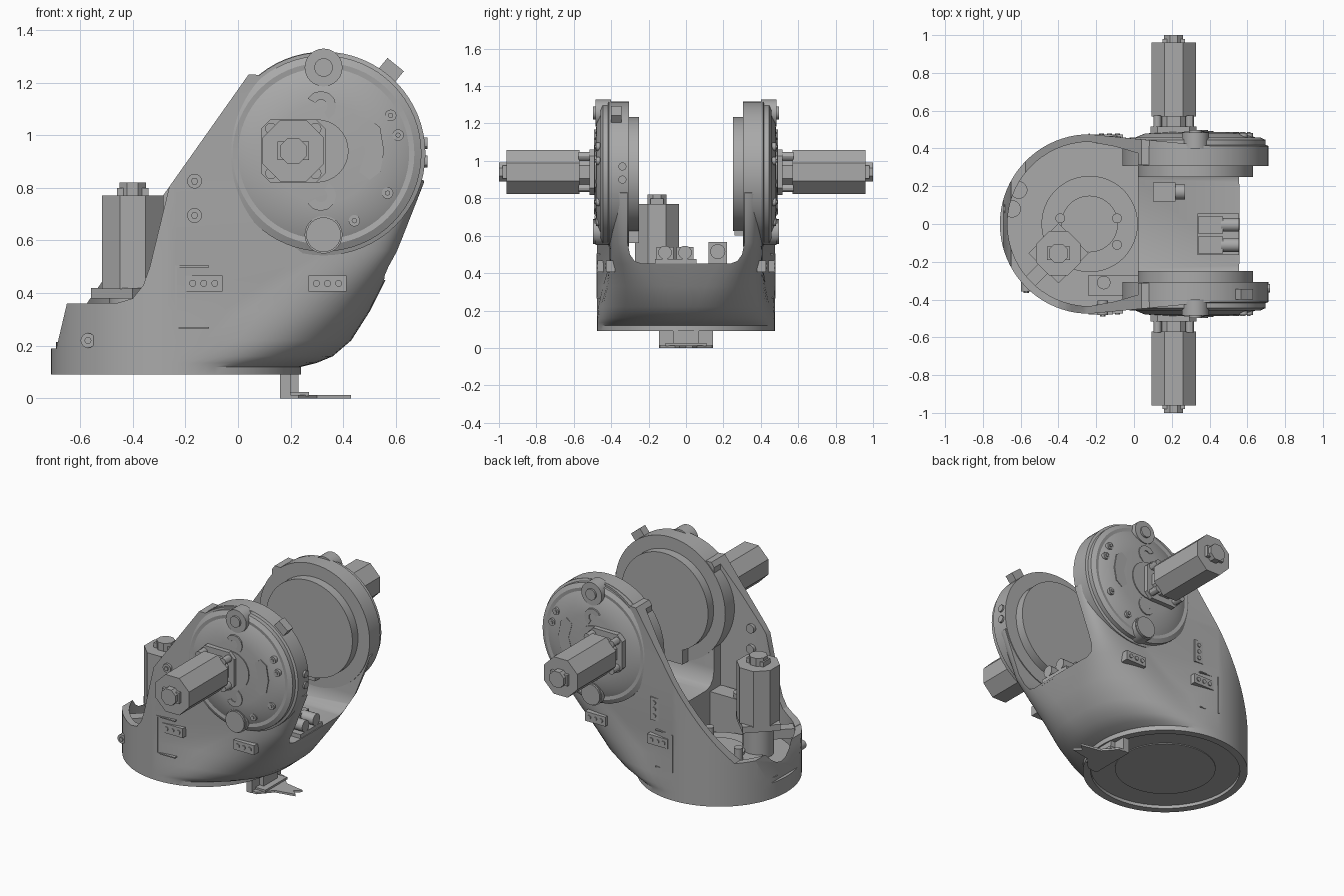
import bpy, bmesh
from math import sin, cos, pi, radians
from mathutils import Matrix, Vector

old = bpy.data.objects.get("Cube")
if old:
    bpy.data.objects.remove(old, do_unlink=True)

grey = bpy.data.materials.new("machine grey")
grey.use_nodes = True
grey.diffuse_color = (0.4, 0.4, 0.4, 1)
grey.node_tree.nodes["Principled BSDF"].inputs["Base Color"].default_value = (0.4, 0.4, 0.4, 1)
parts = []
BX, R = -0.235, 0.475          # base centre and radius
DX, DZ, DR = 0.325, 0.93, 0.385  # joint disc centre and radius
MX, MZ = 0.21, 0.94            # side motor axis


def finish(name, bm):
    bmesh.ops.recalc_face_normals(bm, faces=bm.faces)
    mesh = bpy.data.meshes.new(name)
    bm.to_mesh(mesh)
    bm.free()
    mesh.materials.append(grey)
    ob = bpy.data.objects.new(name, mesh)
    bpy.context.collection.objects.link(ob)
    parts.append(ob)
    return ob


def place(axis, u, v, w):
    """Map profile coordinates (u, v) and depth w to space."""
    return {"x": (w, u, v), "y": (u, w, v), "z": (u, v, w)}[axis]


def loft(name, rings):
    bm = bmesh.new()
    loops = [[bm.verts.new(p) for p in ring] for ring in rings]
    n = len(loops[0])
    for a, b in zip(loops, loops[1:]):
        for i in range(n):
            j = (i + 1) % n
            bm.faces.new((a[i], a[j], b[j], b[i]))
    bm.faces.new(loops[0])
    bm.faces.new(loops[-1])
    return finish(name, bm)


def prism(name, pts, axis, a, b):
    return loft(name, [[place(axis, u, v, w) for u, v in pts] for w in (a, b)])


def circle(u, v, r, n=32, turn=0.0):
    return [(u + r * cos(turn + 2 * pi * i / n), v + r * sin(turn + 2 * pi * i / n)) for i in range(n)]


def rod(name, axis, u, v, r, a, b, n=24, turn=0.0):
    return prism(name, circle(u, v, r, n, turn), axis, a, b)


def octagon(name, axis, u, v, width, a, b):
    return rod(name, axis, u, v, width / 2 / cos(pi / 8), a, b, 8, pi / 8)


def box(name, x0, x1, y0, y1, z0, z1):
    return prism(name, [(x0, y0), (x1, y0), (x1, y1), (x0, y1)], "z", z0, z1)


def turned(name, profile, s):
    """Turned part about the joint axis; profile is (radius, distance)."""
    return loft(name, [[place("y", u, v, s * d) for u, v in circle(DX, DZ, r, 64)] for r, d in profile])


def cut(target, tool, op="DIFFERENCE"):
    mod = target.modifiers.new("cut", "BOOLEAN")
    mod.operation, mod.solver, mod.object = op, "EXACT", tool
    deps = bpy.context.evaluated_depsgraph_get()
    target.data = bpy.data.meshes.new_from_object(target.evaluated_get(deps))
    target.modifiers.clear()
    parts.remove(tool)
    bpy.data.objects.remove(tool, do_unlink=True)


# Housing: round foot blending upwards into a squared fork
def section(z, front, n):
    k = min(1, max(0, (z - 0.12) / 0.3))
    ring, q = [], 20
    for i in range(4 * q):
        t = 2 * pi * i / (4 * q)
        c, s = cos(t), sin(t)
        if c <= 1e-6:
            ring.append((BX + R * c, R * s, z))
            continue
        x = BX + (front - BX) * c ** (2 / n)
        f = min(1, (x - BX) / 0.29)
        w = R - 0.065 * k * f * f * (3 - 2 * f)
        ring.append((x, w * (1 if s > 0 else -1) * abs(s) ** (2 / n), z))
    return ring


levels = [(0.09, 0.24, 2), (0.12, 0.24, 2), (0.135, 0.3, 2.1), (0.16, 0.36, 2.3), (0.22, 0.43, 2.7),
          (0.33, 0.5, 3.6), (0.45, 0.56, 6), (0.56, 0.61, 10), (0.82, 0.708, 14), (1.4, 0.75, 14)]
housing = loft("housing", [section(*lv) for lv in levels])
arc = [(DX + DR * cos(radians(a)), DZ + DR * sin(radians(a))) for a in range(129, -16, -6)]
side = [(-0.8, 0.05), (-0.8, 0.19), (-0.69, 0.19), (-0.65, 0.36), (-0.575, 0.36), (0.04, 1.23)]
cut(housing, prism("side_cutter", side + arc + [(0.8, 0.8), (0.8, 0.05)], "y", -0.7, 0.7), "INTERSECT")
# Hollow rear bowl, saddle between the cheeks, notch beside the motor, underside recess
bowl = [(BX + 0.435 * cos(radians(a)), 0.435 * sin(radians(a))) for a in range(90, 271, 6)]
cut(housing, prism("bowl_cutter", bowl + [(-0.1, -0.41), (0.02, -0.375), (0.02, 0.375), (-0.1, 0.41)], "z", 0.185, 1.6))
half = [(0.312, 1.6), (0.312, 0.56), (0.3, 0.5), (0.275, 0.465), (0.235, 0.45)]
cut(housing, prism("saddle_cutter", half + [(-y, z) for y, z in reversed(half)], "x", 0.0, 0.9))
notch = [(-0.7, 0.362), (-0.46, 0.362), (-0.4, 0.38), (-0.36, 0.43), (-0.335, 0.5), (-0.245, 0.87), (-0.7, 0.9)]
cut(housing, prism("notch_cutter", notch, "y", -0.6, -0.02))
cut(housing, rod("recess_cutter", "z", BX, 0, 0.43, 0, 0.11, 64))
rod("underside_disc", "z", BX, 0, 0.29, 0.105, 0.13, 48)

# Joint discs, covers and side motors
for s, tag in ((-1, "front"), (1, "rear")):
    turned(tag + "_joint_drum", [(0.305, 0.25), (0.305, 0.306), (0.387, 0.306), (0.387, 0.413), (0.372, 0.418),
                                 (0.372, 0.445), (0.345, 0.458), (0.325, 0.455), (0.27, 0.478), (0.19, 0.486)], s)
    for z, flat in ((1.257, 0.035), (0.622, 0.066)):
        rod(tag + "_cover_boss", "y", DX, z, 0.072, s * 0.4, s * 0.485)
        rod(tag + "_boss_cap", "y", DX, z, flat, s * 0.485, s * 0.497)
    for x, z in ((0.58, 1.075), (0.608, 1.0), (0.568, 0.78), (0.442, 0.675)):
        rod(tag + "_cover_bolt", "y", x, z, 0.022, s * 0.44, s * 0.482, 16)
        rod(tag + "_cover_bolt_head", "y", x, z, 0.01, s * 0.482, s * 0.488, 8)
    # Raised cover pads
    rod(tag + "_hub_pad", "y", 0.3, MZ, 0.12, s * 0.48, s * 0.492, 32)
    pad = [(0.46, 1.03), (0.5, 1.06), (0.54, 1.03), (0.555, 0.94), (0.54, 0.86), (0.5, 0.83), (0.46, 0.86), (0.485, 0.94)]
    prism(tag + "_kidney_pad", pad, "y", s * 0.47, s * 0.488)
    for up in (-1, 1):
        hook = [(0.315 + r * cos(radians(a)), MZ + up * (0.17 + r * sin(radians(a))))
                for r, span in ((0.058, range(-60, 151, 30)), (0.025, range(150, -61, -30))) for a in span]
        prism(tag + "_hook_pad", hook, "y", s * 0.475, s * 0.491)
    # Motor
    w, c = 0.122, 0.085
    plate = [(w, c), (c, w), (-c, w), (-w, c), (-w, -c), (-c, -w), (c, -w), (w, -c)]
    prism(tag + "_motor_plate", [(MX + u, MZ + v) for u, v in plate], "y", s * 0.48, s * 0.515)
    octagon(tag + "_motor_neck", "y", MX, MZ, 0.17, s * 0.51, s * 0.58)
    for u in (-0.085, 0.085):
        for v in (-0.085, 0.085):
            rod(tag + "_motor_post", "y", MX + u, MZ + v, 0.022, s * 0.51, s * 0.575, 12)
    octagon(tag + "_motor", "y", MX, MZ, 0.235, s * 0.57, s * 0.96)
    octagon(tag + "_motor_cap", "y", MX, MZ, 0.1, s * 0.96, s)
    prism(tag + "_motor_cap_base", [(MX + u * 0.06, MZ + v * 0.035) for u, v in ((-1, -1), (1, -1), (1, 1), (-1, 1))],
          "y", s * 0.955, s * 0.98)


# Side connectors with three pins
def connector(name, x, z, y, s, upright=False):
    hw, hh = (0.03, 0.072) if upright else (0.072, 0.03)
    a, b = sorted((s * (y - 0.03), s * (y + 0.018)))
    box(name, x - hw, x + hw, a, b, z - hh, z + hh)
    for k in (-0.042, 0, 0.042):
        px, pz = (x, z + k) if upright else (x + k, z)
        rod(name + "_pin", "y", px, pz, 0.013, s * y, s * (y + 0.024), 12)


for s, tag in ((-1, "front"), (1, "rear")):
    connector(tag + "_connector_fore", 0.34, 0.437, 0.41, s)
    connector(tag + "_connector_aft", -0.13, 0.437, 0.455, s)
    a, b = sorted((s * 0.44, s * 0.479))
    box(tag + "_panel_edge", -0.24, -0.232, a, b, 0.265, 0.505)
    for z in (0.265, 0.498):
        box(tag + "_panel_lip", -0.24, -0.11, a, s * 0.467 if s > 0 else b, z, z + 0.007)
connector("rear_connector_upright", -0.1, 0.63, 0.445, 1, True)

# Cheek and base bolts
for x, z, y in ((-0.165, 0.825, 0.465), (-0.165, 0.695, 0.465), (-0.57, 0.22, 0.34)):
    rod("side_bolt", "y", x, z, 0.028, -(y - 0.06), -(y + 0.017), 16)
    rod("side_bolt_head", "y", x, z, 0.014, -y, -(y + 0.024), 6)

# Disc rim tab, lower tab and rim nubs on the front drum
a = radians(51)
d, t = Vector((cos(a), sin(a))), Vector((-sin(a), cos(a)))
tab = [Vector((DX, DZ)) + d * r + t * o for r, o in ((0.3, -0.04), (0.435, -0.04), (0.435, 0.04), (0.3, 0.04))]
prism("rim_tab", [tuple(p) for p in tab], "y", -0.4, -0.345)
box("lower_tab", 0.2, 0.34, -0.31, -0.25, 0.56, 0.65)
box("rear_lower_tab", 0.26, 0.36, 0.26, 0.31, 0.6, 0.73)
for z in (0.9, 0.97):
    rod("rim_nub", "x", -0.34, z, 0.022, 0.66, 0.72, 12)

# Upright motor on its gearbox, inside the bowl
UX, UY = -0.4, -0.155
rod("gear_ring", "z", BX, 0, 0.255, 0.17, 0.225, 48)
rod("gear_hub", "z", BX, 0, 0.15, 0.22, 0.24, 40)
rod("motor_stem", "z", UX, UY, 0.09, 0.2, 0.4)
rod("upright_motor_plate", "z", UX, UY, 0.158, 0.38, 0.42, 4)
octagon("upright_motor", "z", UX, UY, 0.235, 0.415, 0.77)
octagon("upright_motor_cap", "z", UX, UY, 0.1, 0.77, 0.82)
box("upright_motor_cap_base", UX - 0.06, UX + 0.06, UY - 0.035, UY + 0.035, 0.765, 0.8)
strut = box("wall_strut", -0.11, 0.11, -0.035, 0.035, 0.29, 0.35)
strut.data.transform(Matrix.Translation((-0.49, -0.245, 0)) @ Matrix.Rotation(pi / 4, 4, "Z"))
for x, y in ((-0.39, 0.03), (-0.09, 0.03), (-0.09, -0.11)):
    rod("gear_post", "z", x, y, 0.026, 0.2, 0.3, 16)
for x, y in ((-0.61, 0.18), (-0.645, 0.08)):
    rod("ledge_bolt", "z", x, y, 0.046, 0.18, 0.215, 20)
rod("corner_bolt", "z", -0.16, -0.31, 0.036, 0.18, 0.46, 16)
box("corner_block", -0.24, 0.03, -0.38, -0.27, 0.18, 0.43)

# Cable glands on the saddle
box("gland_block", 0.335, 0.555, -0.165, 0.055, 0.44, 0.475)
for y in (-0.112, -0.005):
    box("gland_seat", 0.34, 0.47, y - 0.045, y + 0.045, 0.47, 0.54)
    rod("gland", "x", y, 0.51, 0.036, 0.46, 0.555, 20)
box("bracket", 0.1, 0.22, 0.12, 0.22, 0.44, 0.565)
rod("bracket_gland", "x", 0.17, 0.515, 0.04, 0.2, 0.27, 20)

# Stop bracket under the base
box("stop_post", 0.16, 0.2, -0.145, 0.145, 0.0, 0.11)
box("stop_rib", 0.19, 0.23, -0.07, 0.07, 0.0, 0.1)
box("stop_clip", 0.2, 0.27, -0.11, 0.11, 0.01, 0.025)
foot = [(0.16, -0.145), (0.23, -0.14), (0.3, -0.06), (0.43, -0.035), (0.39, 0), (0.43, 0.035), (0.3, 0.06), (0.23, 0.14), (0.16, 0.145)]
prism("stop_foot", foot, "z", 0.0, 0.013)

bpy.ops.object.select_all(action="DESELECT")
for ob in parts:
    ob.select_set(True)
bpy.context.view_layer.objects.active = parts[0]
bpy.ops.object.shade_smooth_by_angle(angle=radians(30))
